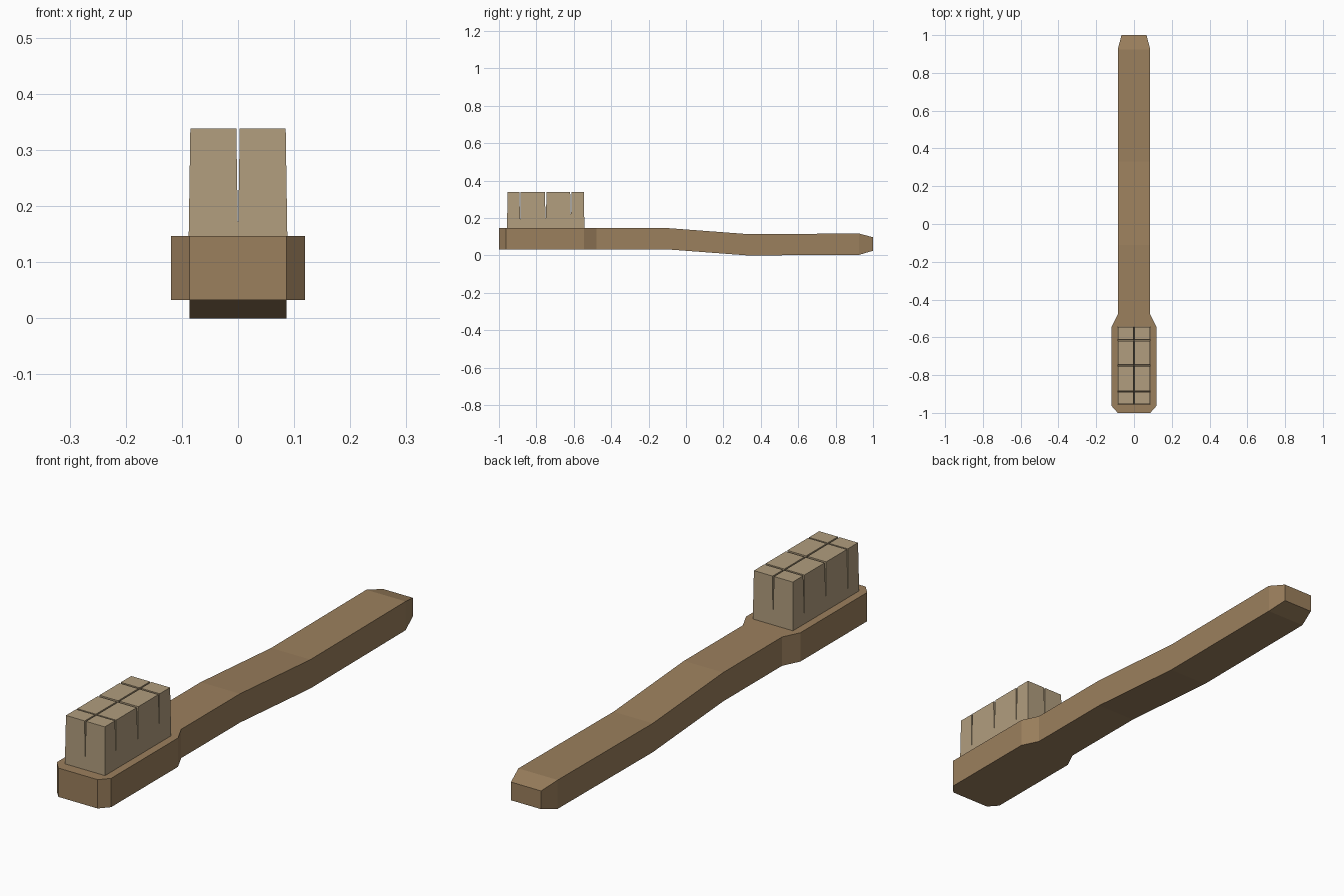
import bpy, bmesh

if "Cube" in bpy.data.objects:
    bpy.data.objects.remove(bpy.data.objects["Cube"])


def material(name, rgb):
    m = bpy.data.materials.new(name)
    m.diffuse_color = (*rgb, 1)
    m.use_nodes = True
    m.node_tree.nodes["Principled BSDF"].inputs["Base Color"].default_value = m.diffuse_color
    return m


def loft(name, sections, mat):
    """Skin rectangular rings; each ring is four corner points."""
    bm = bmesh.new()
    rings = [[bm.verts.new(p) for p in ring] for ring in sections]
    for a, b in zip(rings, rings[1:]):
        for i in range(4):
            j = (i + 1) % 4
            bm.faces.new((a[i], a[j], b[j], b[i]))
    bm.faces.new(rings[0])
    bm.faces.new(rings[-1])
    bmesh.ops.recalc_face_normals(bm, faces=bm.faces)
    me = bpy.data.meshes.new(name)
    bm.to_mesh(me)
    bm.free()
    me.materials.append(mat)
    ob = bpy.data.objects.new(name, me)
    bpy.context.collection.objects.link(ob)
    return ob


wood = material("brown wood", (0.33, 0.215, 0.11))
bristle = material("tan bristle", (0.44, 0.34, 0.21))

# Handle and head: y, half width, bottom z, top z
profile = [(-1.0, 0.086, 0.033, 0.147), (-0.963, 0.119, 0.033, 0.147),
           (-0.545, 0.119, 0.033, 0.147), (-0.478, 0.086, 0.033, 0.147),
           (-0.11, 0.086, 0.033, 0.147), (0.33, 0.086, 0.0, 0.114),
           (0.925, 0.086, 0.003, 0.117), (1.0, 0.066, 0.025, 0.097)]
loft("brush_handle", [[(-w, y, lo), (w, y, lo), (w, y, hi), (-w, y, hi)]
                      for y, w, lo, hi in profile], wood)


# Bristle block, slightly tapered
def rect(w, y0, y1, z):
    return [(-w, y0, z), (w, y0, z), (w, y1, z), (-w, y1, z)]


TOP = 0.338
block = loft("bristle_block", [rect(0.088, -0.957, -0.543, 0.14),
                               rect(0.085, -0.954, -0.546, TOP)], bristle)

# V-shaped grooves: axis, position, half width at top, bottom z
grooves = [("x", 0.0, 0.003, 0.17), ("y", -0.887, 0.003, 0.17),
           ("y", -0.75, 0.005, 0.2), ("y", -0.615, 0.004, 0.19)]
for n, (axis, c, h, zb) in enumerate(grooves):
    zt = TOP + 0.05
    ht = h * (zt - zb) / (TOP - zb)
    rings = []
    for z, k in ((zb, 0.0004), (zt, ht)):
        if axis == "x":
            rings.append([(c - k, -1.1, z), (c + k, -1.1, z),
                          (c + k, -0.4, z), (c - k, -0.4, z)])
        else:
            rings.append(rect(0.2, c - k, c + k, z))
    cutter = loft(f"groove_cutter_{n}", rings, bristle)
    cutter.hide_render = True
    cutter.hide_viewport = True
    mod = block.modifiers.new(f"groove_{n}", "BOOLEAN")
    mod.operation = "DIFFERENCE"
    mod.solver = "EXACT"
    mod.object = cutter
